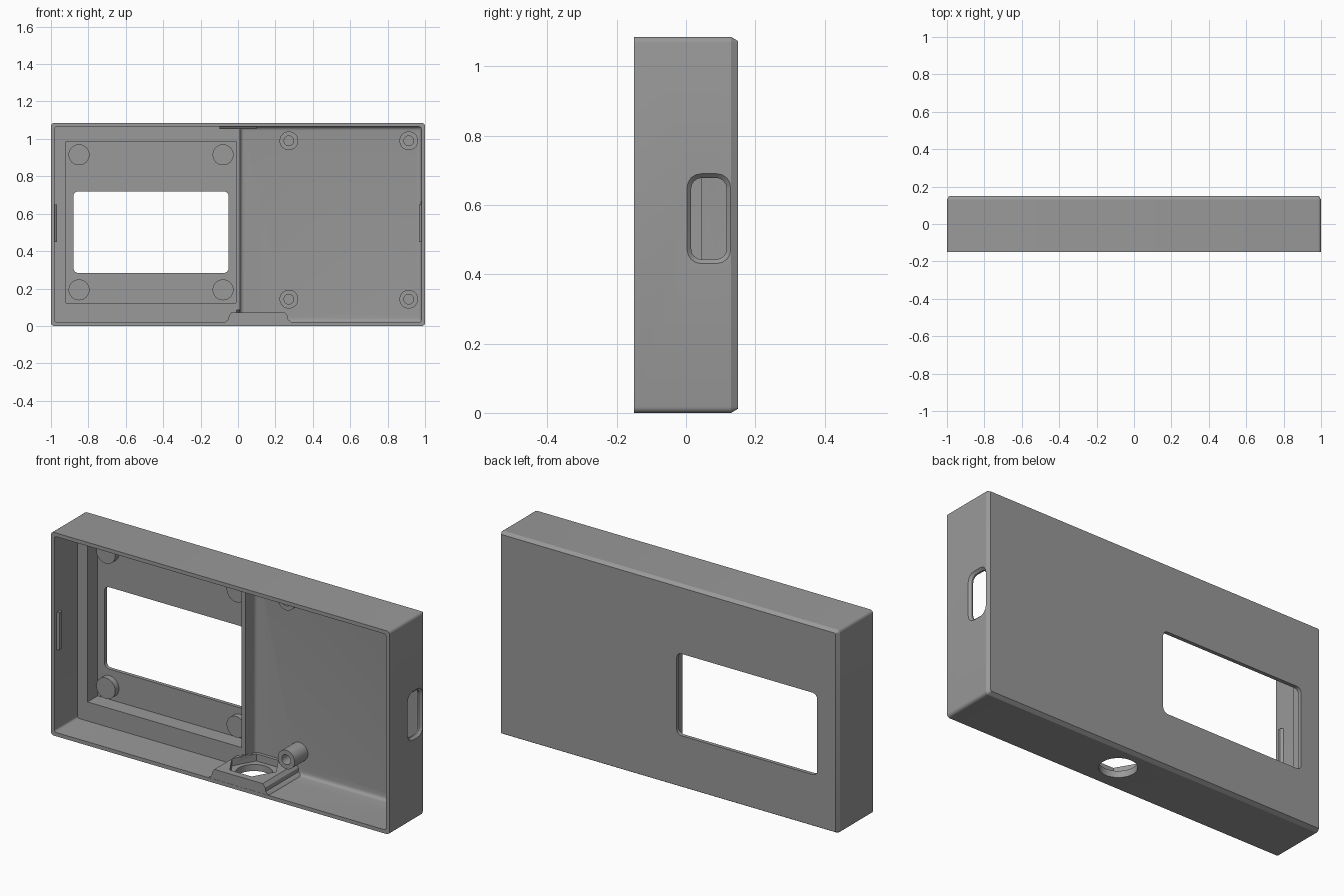
import bpy, bmesh, math

if "Cube" in bpy.data.objects:
    bpy.data.objects.remove(bpy.data.objects["Cube"])

grey = bpy.data.materials.new("grey plastic")
grey.diffuse_color = (0.32, 0.32, 0.32, 1)
grey.use_nodes = True
grey.node_tree.nodes["Principled BSDF"].inputs["Base Color"].default_value = grey.diffuse_color


def rrect(u0, u1, v0, v1, r, n=4):
    """Rounded rectangle outline."""
    pts = []
    for cu, cv, a0 in ((u1 - r, v1 - r, 0), (u0 + r, v1 - r, 90),
                       (u0 + r, v0 + r, 180), (u1 - r, v0 + r, 270)):
        for i in range(n + 1):
            a = math.radians(a0 + 90 * i / n)
            pts.append((cu + r * math.cos(a), cv + r * math.sin(a)))
    return pts


def circle(cu, cv, r, n=32, turn=0):
    return [(cu + r * math.cos(turn + 2 * math.pi * i / n),
             cv + r * math.sin(turn + 2 * math.pi * i / n)) for i in range(n)]


def loft(name, axis, sections):
    """Solid through (position, outline) sections along an axis."""
    place = {"x": lambda u, v, d: (d, u, v),
             "y": lambda u, v, d: (u, d, v),
             "z": lambda u, v, d: (u, v, d)}[axis]
    bm = bmesh.new()
    rings = [[bm.verts.new(place(u, v, d)) for u, v in o] for d, o in sections]
    for a, b in zip(rings, rings[1:]):
        for i in range(len(a)):
            j = (i + 1) % len(a)
            bm.faces.new((a[i], a[j], b[j], b[i]))
    bm.faces.new(rings[0])
    bm.faces.new(rings[-1])
    bmesh.ops.recalc_face_normals(bm, faces=bm.faces)
    me = bpy.data.meshes.new(name)
    bm.to_mesh(me)
    bm.free()
    me.materials.append(grey)
    ob = bpy.data.objects.new(name, me)
    bpy.context.collection.objects.link(ob)
    return ob


def prism(name, axis, lo, hi, outline):
    return loft(name, axis, [(lo, outline), (hi, outline)])


def combine(target, tool, operation):
    """Apply a boolean and discard the tool."""
    m = target.modifiers.new("bool", "BOOLEAN")
    m.operation, m.solver, m.object = operation, "EXACT", tool
    bpy.context.view_layer.objects.active = target
    bpy.ops.object.modifier_apply(modifier=m.name)
    bpy.data.objects.remove(tool)


def cut(target, tool):
    combine(target, tool, "DIFFERENCE")


def join(target, tool):
    combine(target, tool, "UNION")


W, H, D = 1.0, 1.085, 0.15      # half width, height, half depth
T, FLOOR, STEP = 0.02, 0.13, 0.045

# Outer shell with chamfered back edge
outer = rrect(-W, W, 0, H, 0.017)
shell = loft("case_shell", "y", [
    (-D, outer), (D - 0.02, outer),
    (D, rrect(-W + 0.012, W - 0.012, 0.012, H - 0.012, 0.005))])

# Shallow cavity over the full width
cut(shell, prism("cavity", "y", -0.3, STEP, rrect(-W + T, W - T, T, H - T, 0.012)))

# Deep right cavity with a filleted floor edge
R = 0.02
sections = [(-0.25, rrect(0.012, W - T, T, H - T, 0.012))]
for i in range(5):
    a = math.radians(90 * i / 4)
    s = R * (1 - math.cos(a))
    sections.append((FLOOR - R + R * math.sin(a),
                     rrect(0.012 + s, W - T - s, T + s, H - T - s, 0.012)))
cut(shell, loft("right_cavity", "y", sections))

# Display pocket and window in the raised left side
cut(shell, prism("pocket", "y", -0.2, FLOOR,
                 [(-0.92, 0.122), (-0.01, 0.122), (-0.01, 0.985), (-0.92, 0.985)]))
cut(shell, prism("window", "y", 0, 0.3, rrect(-0.88, -0.05, 0.283, 0.72, 0.027)))

# Side port with a chamfered mouth
port_in = rrect(0.015, 0.117, 0.443, 0.678, 0.03)
port_out = rrect(0.003, 0.129, 0.431, 0.69, 0.04)
cut(shell, loft("port", "x", [(0.9, port_in), (0.988, port_in),
                              (W, port_out), (1.1, port_out)]))

# Mount block on the bottom wall, with nut pocket and round hole
block = [(-0.07, 0.01), (0.29, 0.01), (0.285, 0.022), (0.268, 0.035), (0.265, 0.055),
         (0.25, 0.073), (-0.035, 0.073), (-0.048, 0.055), (-0.052, 0.035), (-0.068, 0.022)]
join(shell, prism("mount", "y", -D + 0.001, FLOOR + 0.01, block))
cut(shell, prism("nut_pocket", "z", 0.035, 0.085, circle(0.095, 0, 0.13, 6)))
cut(shell, prism("mount_hole", "z", -0.1, 0.08, circle(0.095, 0, 0.09)))

bpy.context.view_layer.objects.active = shell
shell.select_set(True)
bpy.ops.object.shade_smooth_by_angle(angle=math.radians(30))

# Hollow screw posts on the right
for x in (0.272, 0.913):
    for z in (0.143, 0.99):
        post = prism("screw_post", "y", 0.018, FLOOR + 0.005, circle(x, z, 0.05))
        cut(post, prism("bore", "y", -0.1, FLOOR - 0.01, circle(x, z, 0.026)))

# Solid display pegs in the pocket
for x in (-0.85, -0.08):
    for z in (0.193, 0.915):
        prism("display_peg", "y", 0.098, FLOOR + 0.005, circle(x, z, 0.056))

# Snap tabs inside the rim
for s in (-1, 1):
    prism("side_tab", "z", 0.45, 0.65,
          [(s * 0.985, -0.135), (s * 0.968, -0.122), (s * 0.968, -0.105), (s * 0.985, -0.09)])
prism("top_tab", "x", -0.1, 0.1,
      [(-0.135, 1.07), (-0.122, 1.053), (-0.105, 1.053), (-0.09, 1.07)])
